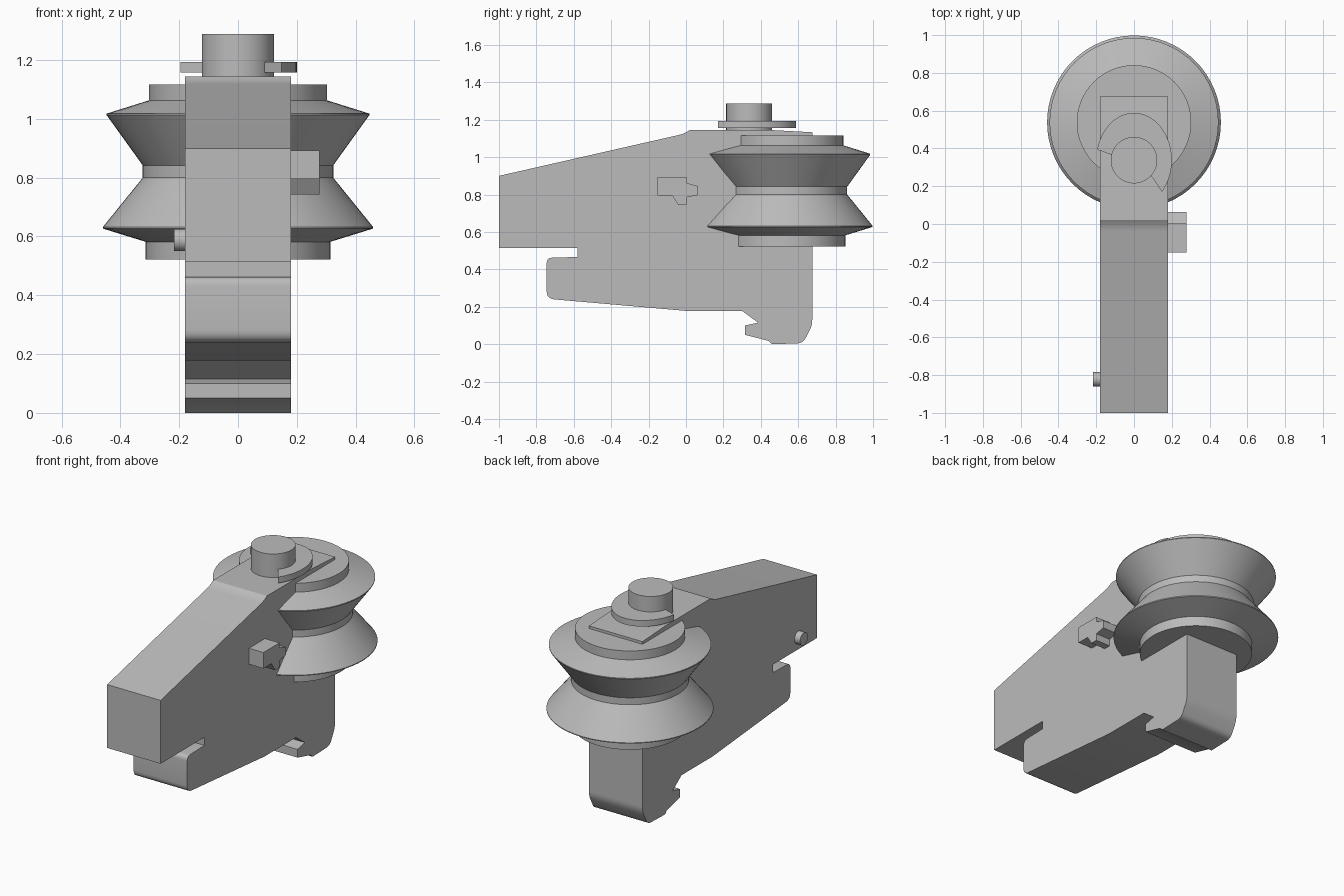
import bpy
import bmesh
from math import sin, cos, radians, pi
from mathutils import Vector, Matrix

default = bpy.data.objects.get("Cube")
if default:
    bpy.data.objects.remove(default, do_unlink=True)

grey = bpy.data.materials.new("plain grey")
grey.use_nodes = True
shade = (0.5, 0.5, 0.5, 1.0)
grey.diffuse_color = shade
grey.node_tree.nodes["Principled BSDF"].inputs["Base Color"].default_value = shade


def finish(name, bm):
    """Turn a bmesh into a named object with smooth curves and sharp edges."""
    bmesh.ops.recalc_face_normals(bm, faces=bm.faces)
    mesh = bpy.data.meshes.new(name)
    bm.to_mesh(mesh)
    bm.free()
    mesh.materials.append(grey)
    obj = bpy.data.objects.new(name, mesh)
    bpy.context.collection.objects.link(obj)
    bpy.ops.object.select_all(action='DESELECT')
    obj.select_set(True)
    bpy.context.view_layer.objects.active = obj
    bpy.ops.object.shade_smooth_by_angle(angle=radians(30))
    return obj


def rounded(points, steps=5):
    """Replace each corner that carries a radius by a short curve."""
    result = []
    for i, (a, b, *radius) in enumerate(points):
        corner = Vector((a, b))
        if not radius:
            result.append(corner)
            continue
        before = Vector(points[i - 1][:2])
        after = Vector(points[(i + 1) % len(points)][:2])
        start = corner + (before - corner).normalized() * radius[0]
        end = corner + (after - corner).normalized() * radius[0]
        for k in range(steps + 1):
            t = k / steps
            result.append(start.lerp(corner, t).lerp(corner.lerp(end, t), t))
    return result


def extrude(name, verts, offset):
    """Extrude one flat outline along an offset."""
    bm = bmesh.new()
    face = bm.faces.new([bm.verts.new(v) for v in verts])
    top = bmesh.ops.extrude_face_region(bm, geom=[face], use_keep_orig=True)
    moved = [g for g in top["geom"] if isinstance(g, bmesh.types.BMVert)]
    bmesh.ops.translate(bm, verts=moved, vec=offset)
    return finish(name, bm)


def side_plate(name, outline, x0, x1):
    """A side outline in y and z, extruded across x."""
    verts = [(x0, p.x, p.y) for p in rounded(outline)]
    return extrude(name, verts, (x1 - x0, 0, 0))


def cylinder(name, radius, depth, matrix, segments):
    bm = bmesh.new()
    bmesh.ops.create_cone(bm, cap_ends=True, segments=segments, radius1=radius,
                          radius2=radius, depth=depth, matrix=matrix)
    return finish(name, bm)


def lathe(name, profile, centre_y, segments=64):
    """Spin a radius and height profile around a vertical axis."""
    bm = bmesh.new()
    rings = []
    for r, z in profile:
        angles = [2 * pi * k / segments for k in range(segments)]
        rings.append([bm.verts.new((r * cos(a), centre_y + r * sin(a), z)) for a in angles])
    for low, high in zip(rings, rings[1:]):
        for k in range(segments):
            n = (k + 1) % segments
            bm.faces.new((low[k], low[n], high[n], high[k]))
    bm.faces.new(rings[0])
    bm.faces.new(rings[-1])
    return finish(name, bm)


# Main body with notch and hooked foot
side_plate("body", [
    (-1, 0.9), (-0.01, 1.125, 0.03), (0.02, 1.145), (0.45, 1.145), (0.675, 1.133),
    (0.675, 0.1, 0.03), (0.625, 0.005, 0.03), (0.46, 0.0), (0.44, 0.018),
    (0.315, 0.05), (0.315, 0.1), (0.385, 0.115), (0.3, 0.178), (0, 0.178),
    (-0.745, 0.243, 0.04), (-0.745, 0.462, 0.03), (-0.58, 0.466),
    (-0.58, 0.515), (-1, 0.515)], -0.18, 0.18)

# Grooved roller
lathe("roller", [
    (0.314, 0.522), (0.314, 0.582), (0.46, 0.627), (0.46, 0.632), (0.324, 0.8),
    (0.324, 0.842), (0.447, 1.013), (0.447, 1.018), (0.303, 1.063),
    (0.303, 1.117)], 0.538)

# Upright pin
PIN_Y = 0.338
cylinder("pin", 0.123, 0.19, Matrix.Translation((0, PIN_Y, 1.193)), 64)

# Open oval collar around the pin
sweep = [radians(-42 + 209 * k / 40) for k in range(41)]
outer = [(0.2 * cos(a), PIN_Y + 0.25 * sin(a), 1.157) for a in sweep]
inner = [(0.118 * cos(a), PIN_Y + 0.118 * sin(a), 1.157) for a in reversed(sweep)]
extrude("collar", outer + inner, (0, 0, 0.037))

# Side catch on the left
side_plate("catch", [
    (-0.152, 0.893), (0.003, 0.893), (0.003, 0.862), (0.063, 0.845), (0.063, 0.797),
    (0.003, 0.785), (0.003, 0.743), (-0.04, 0.743), (-0.074, 0.796),
    (-0.152, 0.796)], 0.17, 0.277)

# Small peg on the right
turn = Matrix.Rotation(pi / 2, 4, 'Y')
cylinder("peg", 0.038, 0.05, Matrix.Translation((-0.193, -0.822, 0.588)) @ turn, 32)
